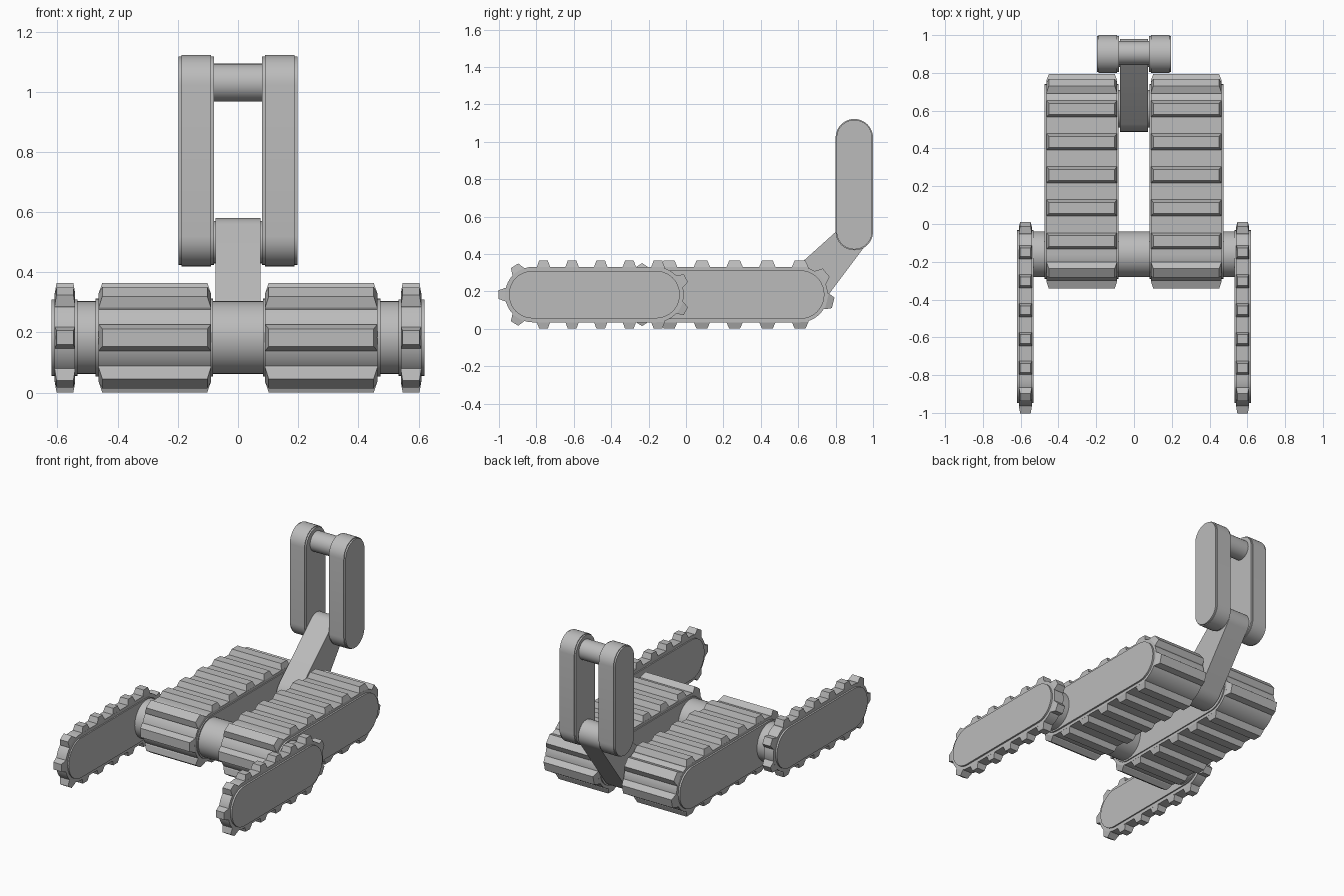
import bpy, bmesh, math
from mathutils import Vector, Matrix

if "Cube" in bpy.data.objects:
    bpy.data.objects.remove(bpy.data.objects["Cube"])

grey = bpy.data.materials.new("machine grey")
grey.diffuse_color = (0.5, 0.5, 0.5, 1)
grey.use_nodes = True
grey.node_tree.nodes["Principled BSDF"].inputs["Base Color"].default_value = grey.diffuse_color
ZC = 0.183        # height of the track wheels' centres
R = 0.148         # belt radius


def finish(bm, name, smooth=True):
    bmesh.ops.recalc_face_normals(bm, faces=bm.faces)
    me = bpy.data.meshes.new(name)
    bm.to_mesh(me)
    bm.free()
    me.materials.append(grey)
    ob = bpy.data.objects.new(name, me)
    bpy.context.collection.objects.link(ob)
    if smooth:
        bpy.ops.object.select_all(action='DESELECT')
        ob.select_set(True)
        bpy.context.view_layer.objects.active = ob
        bpy.ops.object.shade_smooth_by_angle(angle=math.radians(25))
    return ob


def link_bar(name, c1, r1, c2, r2, x0, x1, n=20):
    """Round-ended bar: two circles in the yz plane, wrapped and extruded in x."""
    dy, dz = c2[0] - c1[0], c2[1] - c1[1]
    a = math.atan2(dz, dy)
    phi = math.acos((r1 - r2) / math.hypot(dy, dz))
    pts = []
    for c, r, s, e in ((c2, r2, a - phi, a + phi), (c1, r1, a + phi, a + 2 * math.pi - phi)):
        for i in range(n + 1):
            t = s + (e - s) * i / n
            pts.append((c[0] + r * math.cos(t), c[1] + r * math.sin(t)))
    bm = bmesh.new()
    face = bm.faces.new([bm.verts.new((x0, y, z)) for y, z in pts])
    ext = bmesh.ops.extrude_face_region(bm, geom=[face])
    bmesh.ops.translate(bm, vec=(x1 - x0, 0, 0),
                        verts=[v for v in ext['geom'] if isinstance(v, bmesh.types.BMVert)])
    return finish(bm, name)


def pin(name, y, z, r, half):
    bm = bmesh.new()
    bmesh.ops.create_cone(bm, cap_ends=True, segments=40, radius1=r, radius2=r, depth=2 * half,
                          matrix=Matrix.Translation((0, y, z)) @ Matrix.Rotation(math.pi / 2, 4, 'Y'))
    return finish(bm, name)


def lugs(name, places, x0, x1, base, top, inset):
    """Tapered tread blocks; each place is (y centre, angle) around the belt."""
    bm = bmesh.new()
    for yc, ang in places:
        out = Vector((0, math.cos(ang), math.sin(ang)))
        along = Vector((0, -math.sin(ang), math.cos(ang)))
        c = Vector((0, yc, ZC))
        rings = []
        for rad, w, dx in ((R - 0.02, base, 0), (R - 0.001, base, 0), (R + 0.034, top, inset)):
            rings.append([bm.verts.new(c + out * rad + along * (sw * w / 2) + Vector((x, 0, 0)))
                          for x, sw in ((x0 + dx, -1), (x1 - dx, -1), (x1 - dx, 1), (x0 + dx, 1))])
        for lo, hi in zip(rings, rings[1:]):
            for i in range(4):
                j = (i + 1) % 4
                bm.faces.new((lo[i], lo[j], hi[j], hi[i]))
        bm.faces.new(rings[0])
        bm.faces.new(rings[-1])
    return finish(bm, name, smooth=False)


rad = math.radians
UP, DOWN = math.pi / 2, -math.pi / 2
FRONT, AXLE, REAR = -0.82, -0.16, 0.61

# lug positions: straight runs top and bottom, then the round ends
main_places = [(REAR - 0.175 * i, a) for i in range(5) for a in (UP, DOWN)]
main_places += [(AXLE, rad(180 + d)) for d in (-57, 0, 57)]
main_places += [(REAR, rad(d)) for d in (40, -14)]
flip_places = [(-0.762 + 0.153 * i, a) for i in range(5) for a in (UP, DOWN)]
flip_places += [(FRONT, rad(180 + d)) for d in (-58, 0, 58)]
flip_places += [(AXLE, rad(d)) for d in (29, -29)]


def span(s, a, b):
    return (a, b) if s > 0 else (-b, -a)


for s, side in ((1, "right"), (-1, "left")):
    # main track
    link_bar(side + "_main_belt", (AXLE, ZC), R, (REAR, ZC), R, *span(s, 0.09, 0.463))
    link_bar(side + "_main_side_plates", (AXLE, ZC), 0.13, (REAR, ZC), 0.13, *span(s, 0.083, 0.474))
    lugs(side + "_main_lugs", main_places, *span(s, 0.09, 0.463), 0.088, 0.058, 0.012)
    # front flipper track
    link_bar(side + "_flipper_belt", (FRONT, ZC), R, (AXLE, ZC), R, *span(s, 0.541, 0.609))
    link_bar(side + "_flipper_side_plates", (FRONT, ZC), 0.127, (AXLE, ZC), 0.127, *span(s, 0.533, 0.62))
    lugs(side + "_flipper_lugs", flip_places, *span(s, 0.541, 0.609), 0.072, 0.046, 0.006)
    # upright of the mast
    link_bar(side + "_upright", (0.9, 0.52), 0.1, (0.9, 1.022), 0.1, *span(s, 0.09, 0.187))
    link_bar(side + "_upright_plates", (0.9, 0.52), 0.095, (0.9, 1.022), 0.095, *span(s, 0.08, 0.197))

# axles, tilted arm and mast pins
pin("front_axle", AXLE, ZC, 0.121, 0.55)
pin("rear_axle", REAR, ZC, 0.1, 0.1)
link_bar("tilted_arm", (REAR, ZC), 0.122, (0.9, 0.5), 0.08, -0.075, 0.075)
pin("lower_mast_pin", 0.9, 0.5, 0.07, 0.1)
pin("upper_mast_pin", 0.905, 1.03, 0.063, 0.1)
